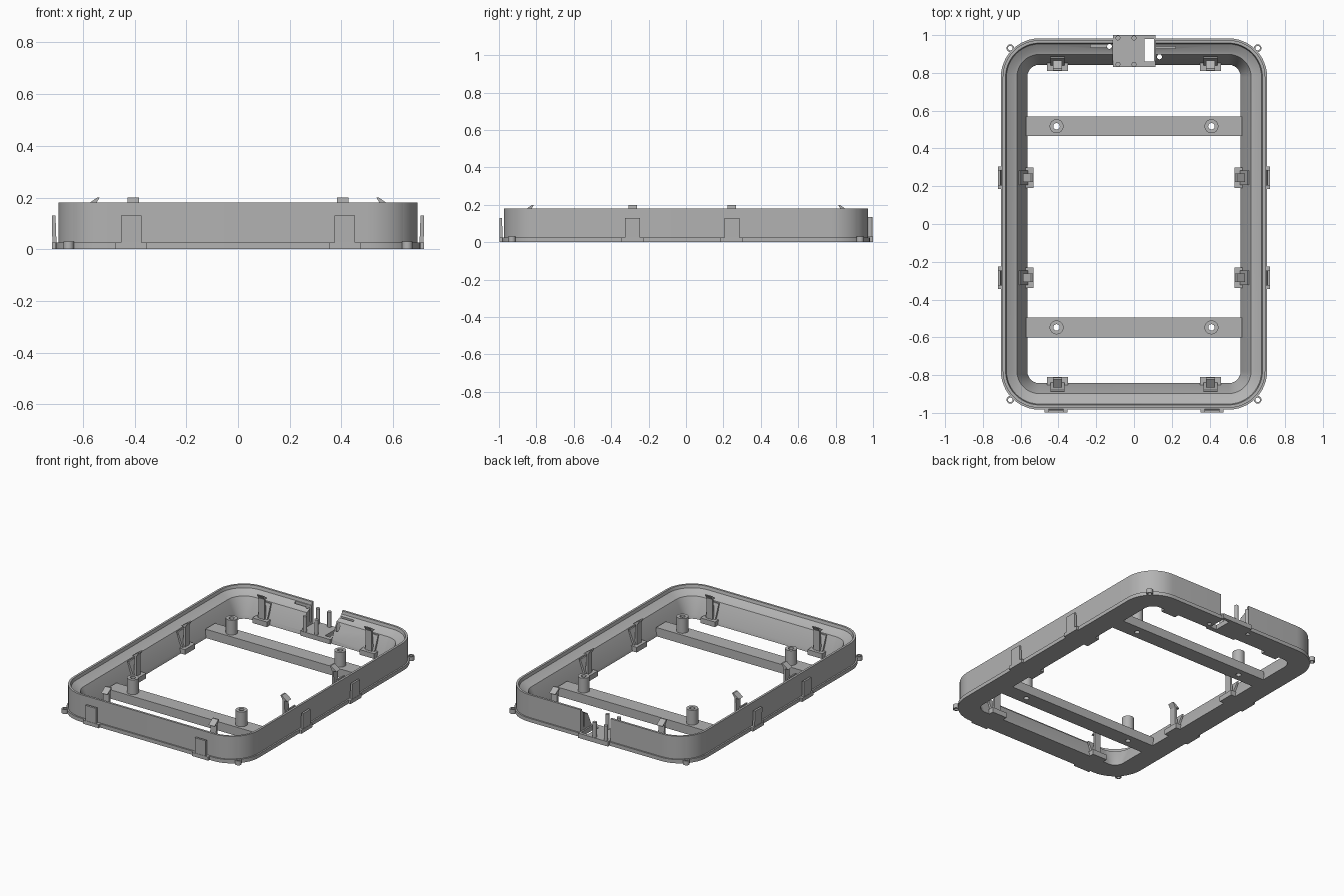
import bpy, bmesh, math
from mathutils import Matrix, Vector

old = bpy.data.objects.get("Cube")
if old:
    bpy.data.objects.remove(old, do_unlink=True)

grey = bpy.data.materials.new("plain grey")
grey.use_nodes = True
colour = (0.45, 0.45, 0.45, 1)
grey.diffuse_color = colour
grey.node_tree.nodes["Principled BSDF"].inputs["Base Color"].default_value = colour


def finish(name, bm):
    """Turn a bmesh into a named grey object."""
    bmesh.ops.recalc_face_normals(bm, faces=bm.faces)
    mesh = bpy.data.meshes.new(name)
    bm.to_mesh(mesh)
    bm.free()
    mesh.materials.append(grey)
    obj = bpy.data.objects.new(name, mesh)
    bpy.context.collection.objects.link(obj)
    return obj


def box(name, x, y, z):
    """Box from three (min, max) ranges."""
    bm = bmesh.new()
    size = Matrix.Diagonal((x[1] - x[0], y[1] - y[0], z[1] - z[0], 1))
    mid = Matrix.Translation([sum(r) / 2 for r in (x, y, z)])
    bmesh.ops.create_cube(bm, size=1, matrix=mid @ size)
    return finish(name, bm)


def rod(name, x, y, z, radius):
    bm = bmesh.new()
    bmesh.ops.create_cone(bm, cap_ends=True, segments=24, radius1=radius, radius2=radius,
                          depth=z[1] - z[0], matrix=Matrix.Translation((x, y, sum(z) / 2)))
    return finish(name, bm)


def prism(name, outline, width):
    """Extrude an (outward, z) outline sideways, centred on y = 0."""
    bm = bmesh.new()
    face = bm.faces.new([bm.verts.new((x, -width / 2, z)) for x, z in outline])
    new = bmesh.ops.extrude_face_region(bm, geom=[face])["geom"]
    bmesh.ops.translate(bm, vec=(0, width, 0),
                        verts=[v for v in new if isinstance(v, bmesh.types.BMVert)])
    return finish(name, bm)


def cut(target, cutters):
    """Subtract the cutters, then discard them."""
    bpy.context.view_layer.objects.active = target
    for c in cutters:
        c.hide_render = True
        mod = target.modifiers.new("cut", 'BOOLEAN')
        mod.operation, mod.solver, mod.object = 'DIFFERENCE', 'EXACT', c
        bpy.ops.object.modifier_apply(modifier=mod.name)
        bpy.data.objects.remove(c, do_unlink=True)


def frame_ring(name, half_x, half_y, radius, profile, steps=12):
    """Sweep an (inset, z) profile around a rounded rectangle."""
    bm = bmesh.new()
    corners = [(1, 1), (-1, 1), (-1, -1), (1, -1)]
    loops = []
    for inset, z in profile:
        loop = []
        for q, (sx, sy) in enumerate(corners):
            for i in range(steps + 1):
                a = (q + i / steps) * math.pi / 2
                loop.append(bm.verts.new((sx * (half_x - radius) + (radius - inset) * math.cos(a),
                                          sy * (half_y - radius) + (radius - inset) * math.sin(a), z)))
        loops.append(loop)
    for k, a in enumerate(loops):
        b = loops[(k + 1) % len(loops)]
        for i in range(len(a)):
            j = (i + 1) % len(a)
            bm.faces.new((a[i], a[j], b[j], b[i]))
    return finish(name, bm)


# Main frame: foot flange, straight outer wall, rim and flared inner wall
profile = [(0, 0), (0, .025), (.01, .025), (.01, .18), (.025, .18), (.03, .16),
           (.068, .135), (.085, .13), (.135, .025), (.14, 0)]
frame = frame_ring("frame", .705, .983, .205, profile)

# Grooves down the outside corners, back notch, cable slits and holes
cutters = [rod("groove_cutter", sx * .652, sy * .93, (.025, .3), .02)
           for sx in (-1, 1) for sy in (-1, 1)]
cutters += [box("notch_cutter", (-.11, .115), (.8, 1.1), (.025, .3)),
            box("slot_cutter", (.055, .105), (.86, .98), (-.1, .3)),
            box("left_slit_cutter", (.1, .22), (.93, .94), (.05, .3)),
            box("right_slit_cutter", (-.23, -.1), (.935, .95), (.05, .3)),
            rod("left_hole_cutter", .135, .885, (-.1, .3), .013),
            rod("right_hole_cutter", -.13, .94, (-.1, .3), .013)]
cut(frame, cutters)

# Corner lugs with holes
for sx in (-1, 1):
    for sy in (-1, 1):
        lug = rod("corner_lug", sx * .655, sy * .931, (0, .03), .02)
        cut(lug, [rod("lug_cutter", sx * .655, sy * .931, (-.1, .1), .012)])

# Cross bars with hollow screw bosses
for name, y0, y1 in (("back", .465, .57), ("front", -.6, -.495)):
    mid = (y0 + y1) / 2
    bar = box(name + "_bar", (-.572, .572), (y0, y1), (0, .06))
    for x in (-.41, .41):
        boss = rod(name + "_boss", x, mid, (.06, .16), .037)
        for part in (bar, boss):
            cut(part, [rod("screw_cutter", x, mid, (-.1, .3), .017)])


def place(obj, angle, x, y):
    obj.data.transform(Matrix.Translation((x, y, 0)) @ Matrix.Rotation(angle, 4, 'Z'))


def inner_clip(x, y, angle):
    # Origin is on the opening edge, +X points outward
    foot = prism("inner_clip_foot", [(-.032, 0), (.012, 0), (.012, .035), (-.032, .035)], .11)
    tongue = prism("inner_clip_tongue", [(-.012, .03), (.008, .03), (0, .17), (.022, .17),
                                         (-.02, .2), (-.03, .2), (-.012, .17)], .045)
    pad = prism("inner_clip_pad", [(-.006, .03), (.012, .03), (.045, .13), (.035, .13)], .075)
    for part in (foot, tongue, pad):
        place(part, angle, x, y)


def outer_clip(x, y, angle):
    # Origin is on the flange edge
    foot = prism("outer_clip_foot", [(-.01, 0), (.015, 0), (.015, .025), (-.01, .025)], .12)
    tongue = prism("outer_clip_tongue", [(-.003, .02), (.013, .02), (.015, .13), (.001, .13)], .08)
    for part in (foot, tongue):
        place(part, angle, x, y)


# Clips along the long sides
for y in (.245, -.285):
    for side, angle in ((1, 0), (-1, math.pi)):
        inner_clip(side * .565, y, angle)
        outer_clip(side * .705, y, angle)

# Clips along the short sides; the back has inner clips only
for x in (-.405, .405):
    inner_clip(x, .843, math.pi / 2)
    inner_clip(x, -.843, -math.pi / 2)
    outer_clip(x * 1.02, -.983, -math.pi / 2)

# Connector plate in the back notch with four pins
plate = box("connector_plate", (-.11, .115), (.83, 1.0), (0, .032))
cut(plate, [box("plate_slot_cutter", (.055, .105), (.86, .98), (-.1, .3))])
for x in (-.085, 0):
    for y in (.845, .985):
        rod("connector_pin", x, y, (.03, .135), .013)

# Smooth the curved walls, keep the edges crisp
bpy.ops.object.select_all(action='DESELECT')
for obj in bpy.context.scene.objects:
    if obj.type == 'MESH':
        obj.select_set(True)
        bpy.context.view_layer.objects.active = obj
bpy.ops.object.shade_smooth_by_angle(angle=math.radians(25))
